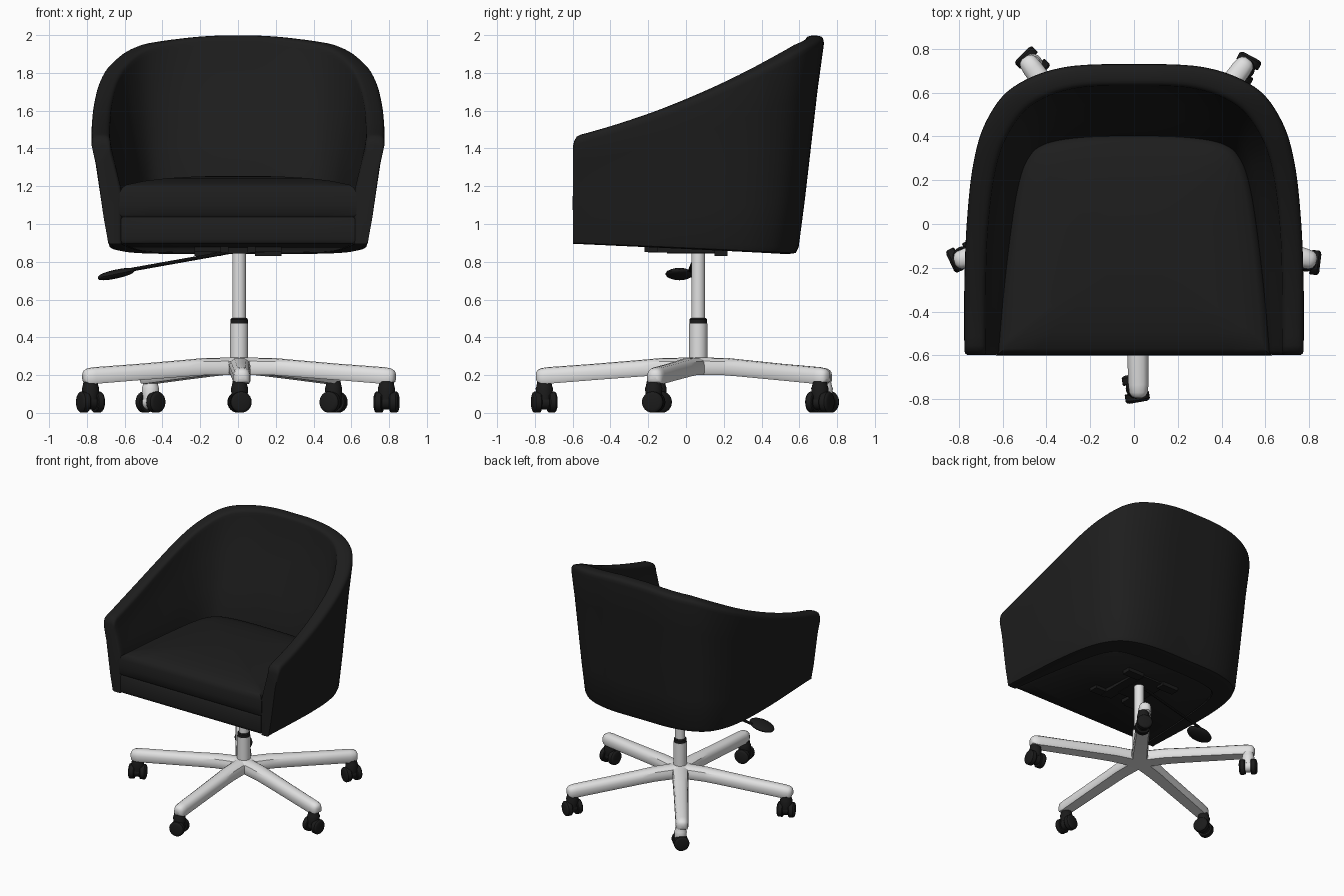
import bpy, bmesh, math
from mathutils import Vector, Matrix

if "Cube" in bpy.data.objects:
    bpy.data.objects.remove(bpy.data.objects["Cube"])


def material(name, v):
    m = bpy.data.materials.new(name)
    m.diffuse_color = (v, v, v, 1)
    m.use_nodes = True
    m.node_tree.nodes["Principled BSDF"].inputs["Base Color"].default_value = m.diffuse_color
    return m


FABRIC = material("black fabric", 0.0125)
PLASTIC = material("black plastic", 0.011)
METAL = material("light metal", 0.75)
BASE = Vector((0.006, 0.065, 0))


def loft(name, rings, mat, angle=35):
    """Skin a row of equal closed rings and cap both ends."""
    bm = bmesh.new()
    vs = [[bm.verts.new(p) for p in ring] for ring in rings]
    n = len(rings[0])
    for a, b in zip(vs, vs[1:]):
        for i in range(n):
            j = (i + 1) % n
            bm.faces.new((a[i], a[j], b[j], b[i]))
    bm.faces.new(vs[0])
    bm.faces.new(vs[-1])
    bmesh.ops.recalc_face_normals(bm, faces=bm.faces)
    me = bpy.data.meshes.new(name)
    bm.to_mesh(me)
    bm.free()
    me.materials.append(mat)
    me.shade_smooth()
    me.set_sharp_from_angle(angle=math.radians(angle))
    ob = bpy.data.objects.new(name, me)
    bpy.context.collection.objects.link(ob)
    return ob


def tube(name, start, direction, steps, mat, n=24):
    """Turned part: steps are (distance along axis, radius)."""
    start, d = Vector(start), Vector(direction).normalized()
    u = d.orthogonal().normalized()
    w = d.cross(u)
    rings = [[start + d * t + (u * math.cos(k * math.tau / n) + w * math.sin(k * math.tau / n)) * r
              for k in range(n)] for t, r in steps]
    return loft(name, rings, mat)


def smooth(pts, n=6):
    """Mirror half a plan curve across x and run a Catmull-Rom spline through it."""
    p = [Vector(q) for q in pts]
    p += [Vector((-q.x, q.y)) for q in reversed(p[:-1])]
    p = [2 * p[0] - p[1]] + p + [2 * p[-1] - p[-2]]
    out = []
    for i in range(1, len(p) - 2):
        a, b, c, d = p[i - 1:i + 3]
        for k in range(n):
            t = k / n
            out.append(0.5 * (2 * b + (c - a) * t + (2 * a - 5 * b + 4 * c - d) * t * t
                              + (3 * b - a - 3 * c + d) * t ** 3))
    return out + [p[-2]]


def bottom_z(y):
    return 0.895 - 0.046 * (y + 0.59)


# Plan curves of the shell, right front to back centre
outer_low = smooth([(.69, -.555), (.69, -.3), (.686, -.05), (.663, .2),
                    (.61, .39), (.505, .52), (.3, .588), (0, .595)])
outer_rim = smooth([(.775, -.555), (.775, -.3), (.764, 0), (.733, .28),
                    (.672, .475), (.552, .625), (.325, .715), (0, .73)])
inner_rim = smooth([(.675, -.555), (.675, -.3), (.666, -.03), (.634, .23),
                    (.578, .4), (.468, .54), (.275, .617), (0, .63)])
inner_low = smooth([(.615, -.555), (.592, -.3), (.563, -.05), (.532, .15),
                    (.49, .285), (.415, .36), (.25, .393), (0, .40)])


def section(i, dy=0, drop=0, shrink=1):
    """Wall cross-section with a rounded rim and a rounded lower edge."""
    ol, orr, ir, il = outer_low[i], outer_rim[i], inner_rim[i], inner_low[i]
    u = (orr.y + ir.y) / 2 + 0.55
    zr = min(2.0 - 0.17 * orr.x ** 2, 1.475 + 0.265 * u + 0.13 * u * u) - drop
    zb = bottom_z(ol.y)
    pts = []

    def add(q, z):
        pts.append(Vector((q.x, q.y + dy, z)))
    add(il, bottom_z(il.y))
    add(ol.lerp(il, 0.3), zb)
    add(ol.lerp(il, 0.08), zb + 0.006)
    add(ol, zb + 0.035)
    for f in (0.25, 0.5, 0.75):
        add(ol.lerp(orr, f), zb + (zr - zb) * f)
    for k in range(11):
        a = math.pi * k / 10
        c, s = math.cos(a), math.sin(a)
        h = 0.5 - 0.5 * math.copysign(abs(c) ** 0.65, c)
        add(orr.lerp(ir, h), zr - 0.045 + 0.045 * s ** 0.65 if s > 1e-6 else zr - 0.045)
    for f in (0.33, 0.67, 1):
        add(ir.lerp(il, f), zr - 0.045 + (1.17 - zr + 0.045) * f)
    cx = sum(p.x for p in pts) / len(pts)
    for p in pts:
        p.x = cx + (p.x - cx) * shrink
    return pts


# Wrap-around shell with rounded arm fronts
last = len(outer_low) - 1
ends = [(-0.042, 0.055, 0.82), (-0.037, 0.035, 0.93), (-0.024, 0.012, 1)]
rings = [section(0, *e) for e in ends]
rings += [section(i) for i in range(last + 1)]
rings += [section(last, *e) for e in reversed(ends)]
loft("backrest_shell", rings, FABRIC, 50)

# Seat rail and cushion fill the inside of the shell
plan = [Vector((.62, -.594))] + inner_low + [Vector((-.62, -.594))]
plan += [Vector((-.62 + 1.24 * k / 8, -.594)) for k in range(1, 8)]


def ring(s, z=None, lift=0):
    return [Vector((p.x * s, -0.1 + (p.y + 0.1) * s, bottom_z(p.y) + lift if z is None else z))
            for p in plan]


loft("seat_rail", [ring(.98), ring(.995, lift=.008), ring(1, lift=.025),
                   ring(1, 1.028), ring(.985, 1.038)], FABRIC, 50)
loft("seat_cushion", [ring(.985, 1.036), ring(1.008, 1.05), ring(1.015, 1.1), ring(1.01, 1.165),
                      ring(.99, 1.192), ring(.95, 1.208), ring(.8, 1.228), ring(.6, 1.243),
                      ring(.35, 1.252), ring(.1, 1.255)], FABRIC, 50)


# Under-seat mechanism
def box(name, x0, x1, y0, y1, z0, z1):
    loft(name, [[(x0, y0, z), (x1, y0, z), (x1, y1, z), (x0, y1, z)] for z in (z0, z1)], PLASTIC)


box("mechanism_plate", -.07, .07, -.1, .2, .845, .88)
for side in (-1, 1):
    x0, x1 = sorted((side * .09, side * .23))
    box("mounting_rail", x0, x1, -.22, -.15, .852, .89)
    box("mounting_rail", x0, x1, .15, .22, .83, .88)
    x0, x1 = sorted((side * .05, side * .14))
    box("mounting_arm", x0, x1, -.2, .2, .848, .89)

# Height lever and paddle
a, b = Vector((-.05, .06, .85)), Vector((-.6, .02, .752))
tube("lever_rod", a, b - a, [(0, .01), ((b - a).length, .01)], PLASTIC, 10)
paddle = []
for k in range(9):
    t = -math.cos(math.pi * k / 8) * 0.995
    w = math.sqrt(1 - t * t)
    paddle.append([Vector((-.645 + .097 * t, -.035 + .075 * w * math.cos(q * math.tau / 16),
                           .735 + .02 * t + .024 * w ** .7 * math.sin(q * math.tau / 16)))
                   for q in range(16)])
loft("lever_paddle", paddle, PLASTIC)

# Gas column
tube("column_rod", BASE + Vector((0, 0, .45)), (0, 0, 1), [(0, .036), (.42, .036)], METAL, 32)
tube("column_collar", BASE + Vector((0, 0, .465)), (0, 0, 1),
     [(0, .046), (.03, .046), (.037, .04)], PLASTIC, 32)
tube("column_sleeve", BASE + Vector((0, 0, .21)), (0, 0, 1), [(0, .048), (.262, .048)], METAL, 32)
tube("base_hub", BASE + Vector((0, 0, .201)), (0, 0, 1),
     [(0, .09), (.07, .09), (.088, .065), (.092, .05)], METAL, 32)

# Five-star legs and twin-wheel casters
STATIONS = [(0, .06, .294, .2), (.2, .056, .29, .2), (.3, .053, .281, .193), (.55, .05, .26, .174),
            (.8, .046, .242, .154), (.835, .042, .236, .156), (.852, .032, .226, .164),
            (.86, .016, .212, .178)]
PROFILE = [(-.85, 0), (-1, .15), (-1, .55), (-.86, .8), (-.5, .96), (0, 1),
           (.5, .96), (.86, .8), (1, .55), (1, .15), (.85, 0)]
for deg in (-89, -16, 53, 126, 196):
    ang = math.radians(deg)
    out = Vector((math.cos(ang), math.sin(ang), 0))
    side = Vector((-out.y, out.x, 0))
    loft("base_leg", [[BASE + out * r + side * (w * px) + Vector((0, 0, z0 + (z1 - z0) * pz))
                       for px, pz in PROFILE] for r, w, z1, z0 in STATIONS], METAL)
    hub = BASE + out * .815 - side * .012
    axle = Matrix.Rotation(math.radians(9), 3, 'Z') @ out
    hood = METAL if deg == 126 else PLASTIC
    tube("caster_stem", hub + Vector((0, 0, .07)), (0, 0, 1),
         [(0, .04), (.06, .046), (.07, .042), (.1, .036)], hood)
    hub.z = .057
    tube("caster_axle", hub - axle * .03, axle, [(0, .04), (.06, .04)], hood)
    for s in (-1, 1):
        tube("caster_wheel", hub + axle * (s * .02), axle * s,
             [(0, .052), (.005, .056), (.034, .056), (.041, .051), (.045, .04)], PLASTIC)
